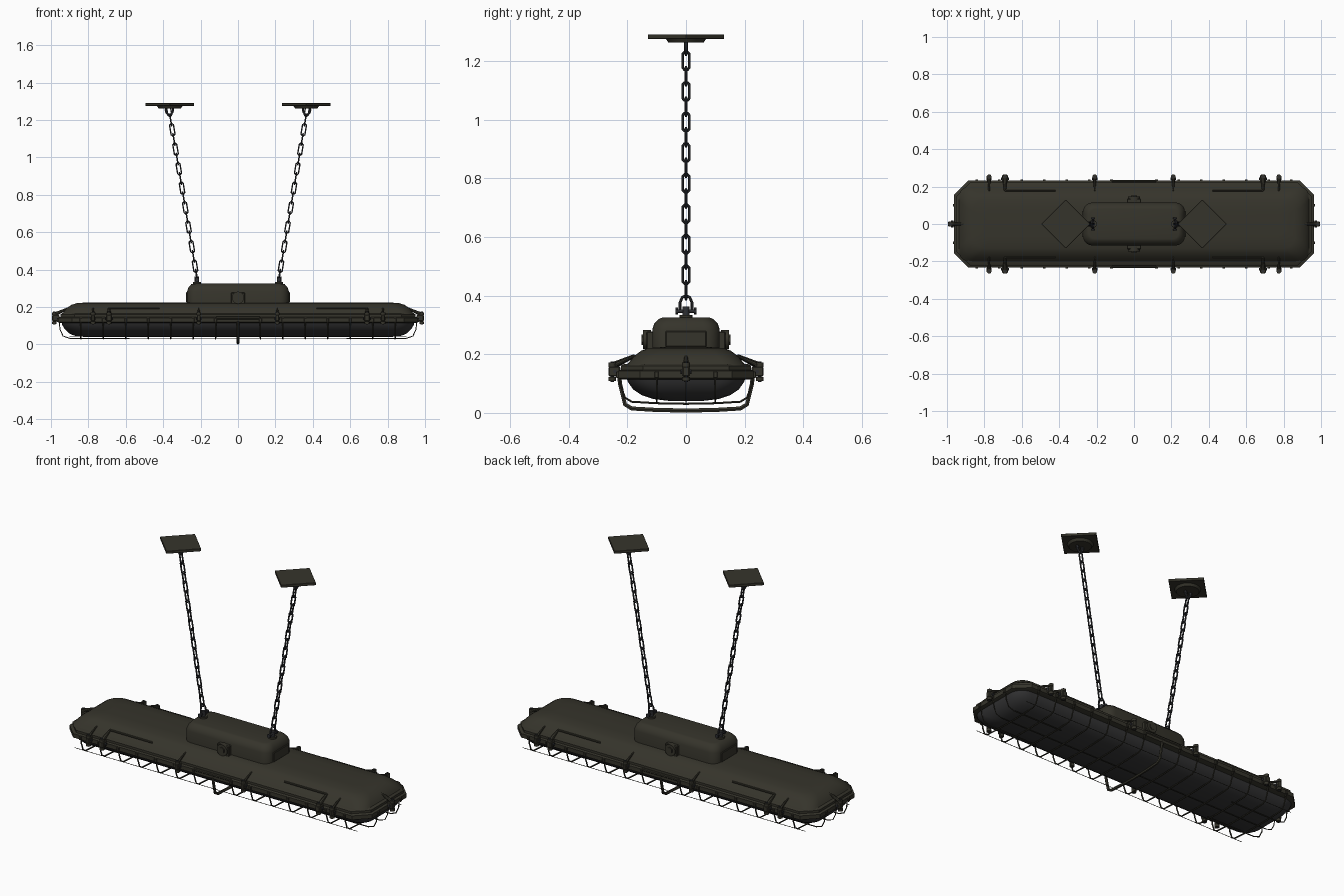
import bpy, bmesh, math
from mathutils import Matrix, Vector

if "Cube" in bpy.data.objects:
    bpy.data.objects.remove(bpy.data.objects["Cube"])


def material(name, rgb):
    m = bpy.data.materials.new(name)
    m.use_nodes = True
    m.diffuse_color = (*rgb, 1)
    m.node_tree.nodes["Principled BSDF"].inputs["Base Color"].default_value = (*rgb, 1)
    return m


OLIVE = material("dark olive paint", (0.036, 0.034, 0.024))
GLASS = material("smoky grey glass", (0.036, 0.036, 0.037))
STEEL = material("dark steel", (0.027, 0.028, 0.032))


def finish(name, mesh, mat, angle=35):
    mesh.materials.clear()
    mesh.materials.append(mat)
    mesh.shade_smooth()
    mesh.set_sharp_from_angle(angle=math.radians(angle))
    ob = bpy.data.objects.new(name, mesh)
    bpy.context.collection.objects.link(ob)
    return ob


def from_bmesh(name, bm, mat, angle=35):
    bmesh.ops.recalc_face_normals(bm, faces=bm.faces)
    mesh = bpy.data.meshes.new(name)
    bm.to_mesh(mesh)
    bm.free()
    return finish(name, mesh, mat, angle)


def loft(name, levels, mat, steps=5, angle=35):
    """Stack rounded rectangles given as (half x, half y, z, corner radius)."""
    bm = bmesh.new()
    rings = []
    for hx, hy, z, r in levels:
        ring = []
        for q, (sx, sy) in enumerate([(1, 1), (-1, 1), (-1, -1), (1, -1)]):
            for i in range(steps + 1):
                a = math.pi / 2 * (q + i / steps)
                ring.append(bm.verts.new((sx * (hx - r) + r * math.cos(a),
                                          sy * (hy - r) + r * math.sin(a), z)))
        rings.append(ring)
    for lo, hi in zip(rings, rings[1:]):
        n = len(lo)
        for i in range(n):
            bm.faces.new((lo[i], lo[(i + 1) % n], hi[(i + 1) % n], hi[i]))
    bm.faces.new(rings[0])
    bm.faces.new(rings[-1])
    return from_bmesh(name, bm, mat, angle)


def box(name, centre, size, mat, turn=0, bevel=0.004):
    bm = bmesh.new()
    bmesh.ops.create_cube(bm, size=1, matrix=Matrix.Translation(centre)
                          @ Matrix.Rotation(turn, 4, "Z") @ Matrix.Diagonal((*size, 1)))
    if bevel:
        bmesh.ops.bevel(bm, geom=bm.edges[:], offset=bevel, segments=1, affect="EDGES")
    return from_bmesh(name, bm, mat, 25)


def rod(name, a, b, r, mat, r2=None, sides=14):
    a, b = Vector(a), Vector(b)
    bm = bmesh.new()
    bmesh.ops.create_cone(bm, cap_ends=True, segments=sides, radius1=r,
                          radius2=r if r2 is None else r2, depth=(b - a).length,
                          matrix=Matrix.Translation((a + b) / 2)
                          @ (b - a).to_track_quat("Z", "Y").to_matrix().to_4x4())
    return from_bmesh(name, bm, mat)


def wire(name, paths, r, mat, closed=False):
    cu = bpy.data.curves.new(name, "CURVE")
    cu.dimensions = "3D"
    cu.bevel_depth = r
    cu.bevel_resolution = 1
    cu.use_fill_caps = True
    for path in paths:
        sp = cu.splines.new("POLY")
        sp.points.add(len(path) - 1)
        for p, co in zip(sp.points, path):
            p.co = (*co, 1)
        sp.use_cyclic_u = closed
    tmp = bpy.data.objects.new(name + "_path", cu)
    mesh = bpy.data.meshes.new_from_object(tmp)
    bpy.data.objects.remove(tmp)
    return finish(name, mesh, mat, 50)


# Housing, rim and lens
loft("housing", [(0.94, 0.205, 0.16, 0.07), (0.93, 0.19, 0.178, 0.07), (0.915, 0.175, 0.195, 0.07),
                 (0.89, 0.153, 0.212, 0.07), (0.86, 0.13, 0.221, 0.06), (0.80, 0.07, 0.225, 0.04)], OLIVE)
loft("upper_rim", [(0.95, 0.222, 0.142, 0.075), (0.95, 0.222, 0.16, 0.075),
                   (0.94, 0.212, 0.167, 0.07)], OLIVE, 1)
loft("lower_rim", [(0.952, 0.222, 0.114, 0.075), (0.962, 0.232, 0.119, 0.075),
                   (0.962, 0.232, 0.142, 0.075), (0.955, 0.225, 0.147, 0.075)], OLIVE, 1)
loft("lens", [(0.945, 0.205, 0.125, 0.08), (0.94, 0.198, 0.105, 0.08), (0.925, 0.18, 0.08, 0.08),
              (0.905, 0.15, 0.06, 0.08), (0.875, 0.11, 0.047, 0.07), (0.82, 0.05, 0.04, 0.04)], GLASS, angle=60)

# Control box with side bosses and end panels
loft("control_box", [(0.272, 0.115, 0.205, 0.05), (0.272, 0.115, 0.285, 0.05), (0.265, 0.108, 0.305, 0.05),
                     (0.25, 0.09, 0.322, 0.04), (0.24, 0.08, 0.325, 0.035)], OLIVE)
for s in (1, -1):
    box("box_end_panel", (s * 0.272, 0, 0.252), (0.01, 0.14, 0.055), OLIVE, bevel=0.003)
    box("boss_block", (0, s * 0.12, 0.245), (0.075, 0.03, 0.065), OLIVE)
    rod("boss", (0, s * 0.12, 0.25), (0, s * 0.147, 0.25), 0.033, OLIVE)
    rod("boss_nut", (0, s * 0.145, 0.25), (0, s * 0.152, 0.25), 0.018, OLIVE, sides=6)
    box("rim_hinge_bar", (0, s * 0.23, 0.142), (0.24, 0.012, 0.016), OLIVE)
    for e in (1, -1):
        wire("housing_rail", [[(e * 0.42, s * 0.178, 0.194), (e * 0.69, s * 0.178, 0.194)]], 0.005, OLIVE)


# Toggle clips around the rim, pointing outward along direction d
def clip(base, d, width):
    base, d = Vector(base), Vector(d)
    side = Vector((-d.y, d.x, 0))
    turn = math.atan2(d.y, d.x)
    up = Vector((0, 0, 1))
    box("clip_block", base + d * 0.012 + up * 0.141, (0.04, width, 0.034), OLIVE, turn)
    for k in (0.116, 0.164):
        rod("clip_knob", base + d * 0.02 + up * (k - 0.007), base + d * 0.02 + up * (k + 0.007), 0.013, OLIVE)
    rod("clip_bolt", base + d * 0.02 + up * 0.106, base + d * 0.02 + up * 0.176, 0.006, STEEL, sides=8)
    rod("clip_pin", base + side * width * 0.7 + d * 0.01 + up * 0.141,
        base - side * width * 0.7 + d * 0.01 + up * 0.141, 0.007, STEEL, sides=8)
    rod("clip_arm", base + d * 0.012 + up * 0.163, base - d * 0.055 + up * 0.194, width * 0.4, OLIVE,
        width * 0.2, 8)


for s in (1, -1):
    for x in (0.21, 0.69, 0.775):
        for e in (1, -1):
            clip((e * x, s * 0.232, 0), (0, s, 0), 0.03 if x == 0.69 else 0.02)
    clip((s * 0.962, 0, 0), (s, 0, 0), 0.026)

# Wire guard: cross hoops, long wires and a heavy middle band
half = [(0.228, 0.125), (0.224, 0.095), (0.208, 0.052), (0.185, 0.038), (0.1, 0.033), (0, 0.031)]
section = [(-y, z) for y, z in half] + [(y, z) for y, z in half[-2::-1]]
hoop_x = [0.12 * i for i in range(-7, 8) if i]
wire("guard_hoops", [[(x, y, z) for y, z in section] for x in hoop_x], 0.004, OLIVE)
ends = [(0.955, 0.12), (0.952, 0.08), (0.935, 0.045), (0.9, 0.033)]
wire("guard_long_wires", [[(-x, y, z) for x, z in ends] + [(x, y, z) for x, z in ends[::-1]]
                          for y in (0,)], 0.0025, OLIVE)
wire("guard_end_wires", [[(s * x, y, z) for x, z in ends + [(0.58, 0.033)]]
                         for s in (1, -1) for y in (-0.1, 0.1)], 0.003, OLIVE)
wire("guard_side_wires", [[(-0.9, s * 0.2, 0.045), (0.9, s * 0.2, 0.045)] for s in (1, -1)], 0.0015, OLIVE)
wire("guard_middle_band", [[(0, y, z if z > 0.09 else z - 0.023) for y, z in section]], 0.008, OLIVE)

# Small rim lugs holding the guard
for s in (1, -1):
    for x in hoop_x:
        box("guard_lug", (x, s * 0.233, 0.13), (0.014, 0.012, 0.022), OLIVE, bevel=0.002)
    for y in (-0.1, 0.1):
        box("guard_lug", (s * 0.963, y, 0.13), (0.012, 0.014, 0.022), OLIVE, bevel=0.002)

# Suspension: shackles, chains and ceiling plates
Y = Vector((0, 1, 0))
for s in (1, -1):
    low, high = Vector((s * 0.22, 0, 0.36)), Vector((s * 0.37, 0, 1.26))
    axis = (high - low).normalized()
    rod("hook_foot", (s * 0.22, 0, 0.315), (s * 0.22, 0, 0.334), 0.022, OLIVE)
    rod("hook_stem", (s * 0.22, 0, 0.32), (s * 0.22, 0, 0.362), 0.012, STEEL)
    rod("shackle_pin", (s * 0.22, -0.036, 0.347), (s * 0.22, 0.036, 0.347), 0.006, STEEL)
    for e in (1, -1):
        rod("shackle_nut", (s * 0.22, e * 0.027, 0.347), (s * 0.22, e * 0.036, 0.347), 0.012, STEEL, sides=6)
    arch = [(-0.02, -0.015), (-0.021, 0.015), (-0.013, 0.034), (0, 0.041),
            (0.013, 0.034), (0.021, 0.015), (0.02, -0.015)]
    wire("shackle", [[low + Y * v + axis * u for v, u in arch]], 0.005, STEEL)

    links = []
    for i in range(-1, 16):
        mid = low + (high - low) * ((1.2 - 0.0521 * i - low.z) / (high.z - low.z))
        side = Y if i % 2 == 0 else axis.cross(Y)
        links.append([mid + axis * u * p + side * v * q
                      for p, q, u, v in [(1, 1, 0.025, 0.0105), (1, 1, 0.031, 0.005),
                                         (1, -1, 0.031, 0.005), (1, -1, 0.025, 0.0105),
                                         (-1, -1, 0.025, 0.0105), (-1, -1, 0.031, 0.005),
                                         (-1, 1, 0.031, 0.005), (-1, 1, 0.025, 0.0105)]])
    wire("chain", links, 0.0045, STEEL, closed=True)

    eye = [(s * 0.367 + 0.02 * math.cos(a), 0, 1.254 + 0.025 * math.sin(a))
           for a in (math.pi * k / 6 for k in range(12))]
    wire("plate_eye", [eye], 0.006, STEEL, closed=True)
    rod("ceiling_disc", (s * 0.365, 0, 1.262), (s * 0.365, 0, 1.278), 0.06, OLIVE, 0.07, 24)
    box("ceiling_plate", (s * 0.365, 0, 1.283), (0.184, 0.184, 0.015), OLIVE, math.pi / 4, 0.001)
